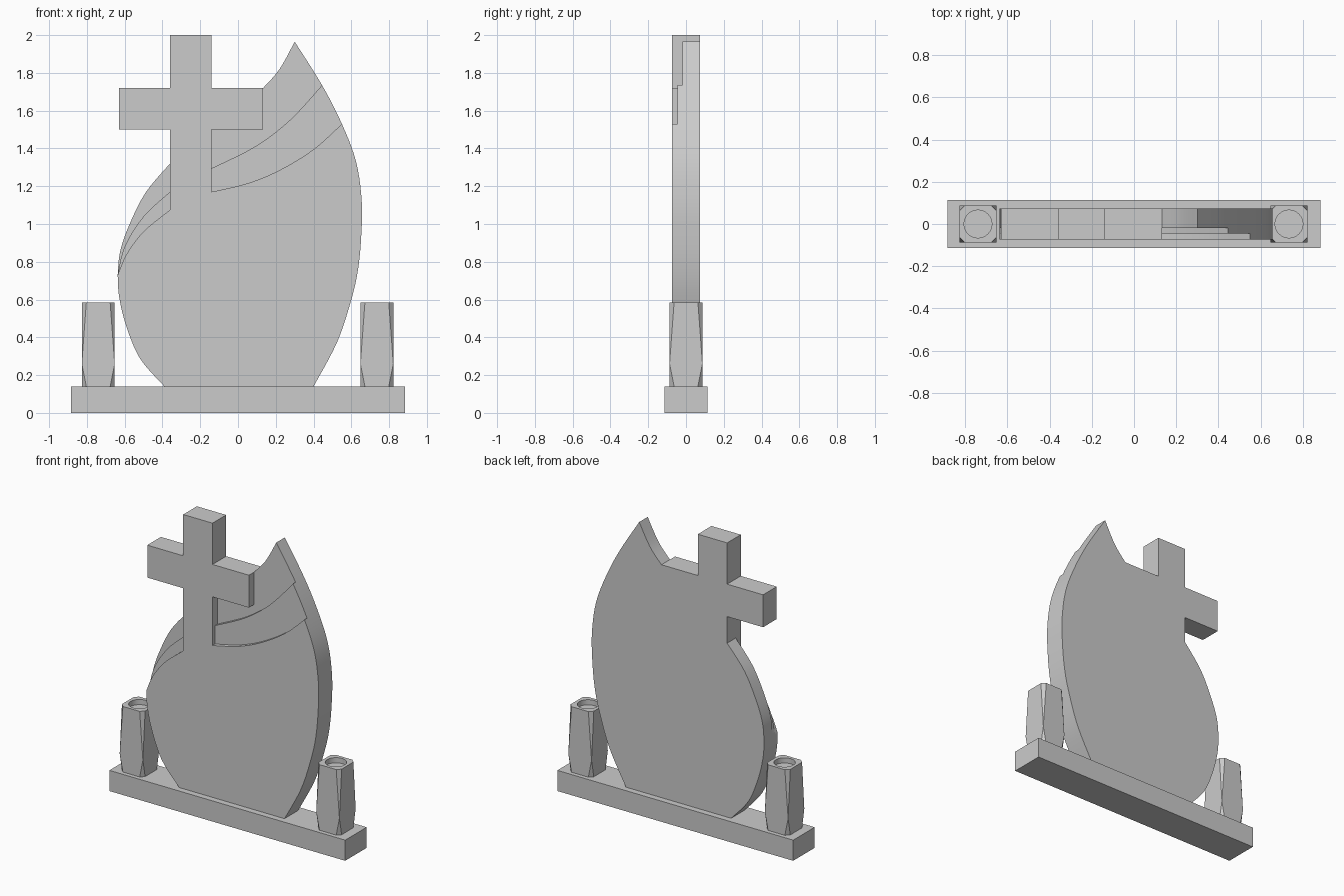
import bpy, bmesh, math

if "Cube" in bpy.data.objects:
    bpy.data.objects.remove(bpy.data.objects["Cube"])

BASE_TOP = 0.14


def finish(bm, name, location=(0, 0, 0)):
    bmesh.ops.recalc_face_normals(bm, faces=bm.faces)
    mesh = bpy.data.meshes.new(name)
    bm.to_mesh(mesh)
    bm.free()
    obj = bpy.data.objects.new(name, mesh)
    obj.location = location
    bpy.context.collection.objects.link(obj)
    bpy.ops.object.select_all(action='DESELECT')
    obj.select_set(True)
    bpy.context.view_layer.objects.active = obj
    bpy.ops.object.shade_smooth_by_angle(angle=math.radians(25))
    return obj


def spline(pts, n=5):
    """Smooth curve through the points, n steps per span."""
    p = [pts[0]] + list(pts) + [pts[-1]]
    out = []
    for a, b, c, d in zip(p, p[1:], p[2:], p[3:]):
        for k in range(n):
            t = k / n
            out.append(tuple(0.5 * (2 * b[i] + (c[i] - a[i]) * t
                       + (2 * a[i] - 5 * b[i] + 4 * c[i] - d[i]) * t * t
                       + (3 * b[i] - a[i] - 3 * c[i] + d[i]) * t ** 3) for i in (0, 1)))
    return out + [pts[-1]]


def slab(name, outline, y0, y1):
    """Extrude an x-z outline from y0 to y1."""
    bm = bmesh.new()
    front = [bm.verts.new((x, y0, z)) for x, z in outline]
    back = [bm.verts.new((x, y1, z)) for x, z in outline]
    bm.faces.new(front)
    bm.faces.new(back[::-1])
    for i in range(len(front)):
        j = (i + 1) % len(front)
        bm.faces.new((front[j], front[i], back[i], back[j]))
    return finish(bm, name)


# Base plinth
slab("base", [(-0.885, 0), (0.885, 0), (0.885, BASE_TOP), (-0.885, BASE_TOP)], -0.115, 0.115)

# Leaf stone with cross: three stepped layers sharing the outer edges
STEPS = 5
left_edge = [(-0.39, BASE_TOP), (-0.52, 0.29), (-0.595, 0.47), (-0.63, 0.62), (-0.637, 0.73)]
right_edge = spline([(0.30, 1.965), (0.445, 1.735), (0.55, 1.53), (0.625, 1.33),
                     (0.655, 1.12), (0.652, 0.93), (0.635, 0.757), (0.60, 0.60),
                     (0.525, 0.375), (0.40, BASE_TOP)], STEPS)
cross_left = [(-0.36, 1.5), (-0.63, 1.5), (-0.63, 1.72), (-0.36, 1.72), (-0.36, 2.0)]
cross_right = [(-0.14, 2.0), (-0.14, 1.72), (0.133, 1.72)]
arm_under = [(0.133, 1.5), (-0.14, 1.5)]

# name, front y, back y, left rim, right rim, span where the right edge starts
layers = [
    ("stone_front_layer", -0.073, -0.046,
     [(-0.59, 0.84), (-0.50, 0.96), (-0.36, 1.075)],
     [(-0.14, 1.17), (0.05, 1.215), (0.22, 1.285), (0.40, 1.395), (0.55, 1.53)], 2),
    ("stone_middle_layer", -0.046, -0.018,
     [(-0.60, 0.88), (-0.50, 1.04), (-0.36, 1.17)],
     [(-0.14, 1.295), (0.09, 1.41), (0.275, 1.55), (0.445, 1.735)], 1),
    ("stone_back_layer", -0.018, 0.073,
     [(-0.625, 0.85), (-0.58, 0.985), (-0.49, 1.165), (-0.36, 1.32)],
     [(0.133, 1.72), (0.22, 1.82), (0.30, 1.965)], 0),
]
for name, y0, y1, left_rim, right_rim, start in layers:
    outline = spline(left_edge, STEPS)[:-1] + spline([left_edge[-1]] + left_rim, STEPS)
    outline += cross_left + cross_right
    rim = spline(right_rim, STEPS)
    outline += rim[1:] if start == 0 else arm_under + rim
    outline += right_edge[start * STEPS + 1:]
    slab(name, outline, y0, y1)


# Vases: square posts with tapering corner facets and a round recess
def vase(name, x):
    h, c, r, waist, top, depth = 0.087, 0.024, 0.066, 0.12, 0.445, 0.035
    bm = bmesh.new()

    def ring(pt, z):
        out, (px, py) = [], pt
        for _ in range(4):
            out.append(bm.verts.new((px, py, z)))
            px, py = -py, px
        return out

    a0, b0 = ring((h, h - c), 0), ring((h - c, h), 0)
    a1, b1 = ring((h, h - c), top), ring((h - c, h), top)
    mid = ring((h, h), waist)
    for i in range(4):
        j = (i + 1) % 4
        bm.faces.new((b0[i], a0[j], mid[j], a1[j], b1[i], mid[i]))
        bm.faces.new((a0[i], b0[i], mid[i]))
        bm.faces.new((b1[i], a1[i], mid[i]))
    bm.faces.new([v for pair in zip(a0, b0) for v in pair])
    circle = [(r * math.cos(k * math.tau / 32), r * math.sin(k * math.tau / 32)) for k in range(32)]
    lip = [bm.verts.new((px, py, top)) for px, py in circle]
    floor = [bm.verts.new((px, py, top - depth)) for px, py in circle]
    for i in range(32):
        j = (i + 1) % 32
        bm.faces.new((lip[i], lip[j], floor[j], floor[i]))
    bm.faces.new(floor)
    rim = [e for e in bm.edges if all(abs(v.co.z - top) < 1e-5 for v in e.verts)]
    bmesh.ops.triangle_fill(bm, edges=rim, use_beauty=True, normal=(0, 0, 1))
    for f in bm.faces:
        f.normal_update()
    vase_obj = finish(bm, name, (x, 0, BASE_TOP))
    # Keep the narrow facets crisp
    for e in vase_obj.data.polygons:
        e.use_smooth = len(e.vertices) == 4


vase("vase_left", -0.74)
vase("vase_right", 0.735)
